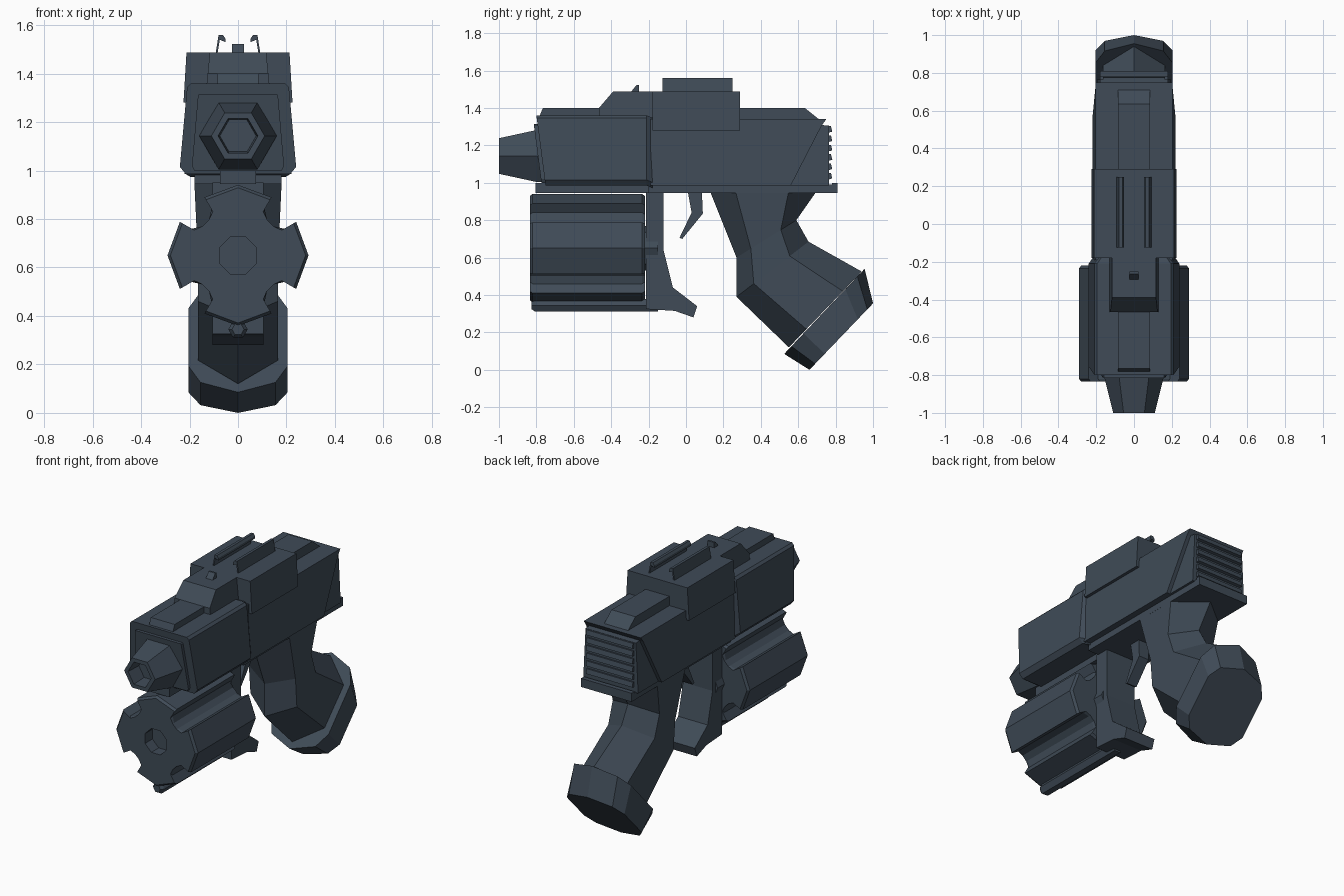
import bpy, bmesh, math

if "Cube" in bpy.data.objects:
    bpy.data.objects.remove(bpy.data.objects["Cube"])

mat = bpy.data.materials.new("dark slate metal")
mat.diffuse_color = (0.05, 0.07, 0.095, 1)
mat.use_nodes = True
mat.node_tree.nodes["Principled BSDF"].inputs["Base Color"].default_value = mat.diffuse_color


def finish(name, bm):
    bmesh.ops.recalc_face_normals(bm, faces=bm.faces)
    me = bpy.data.meshes.new(name)
    bm.to_mesh(me)
    bm.free()
    me.materials.append(mat)
    ob = bpy.data.objects.new(name, me)
    bpy.context.collection.objects.link(ob)
    return ob


def loft(name, rings):
    """Skin a list of equal-length point rings and cap both ends."""
    bm = bmesh.new()
    vs = [[bm.verts.new(p) for p in r] for r in rings]
    n = len(vs[0])
    for a, b in zip(vs, vs[1:]):
        for i in range(n):
            j = (i + 1) % n
            bm.faces.new((a[i], a[j], b[j], b[i]))
    bm.faces.new(vs[0])
    bm.faces.new(vs[-1])
    return finish(name, bm)


def side_prism(name, prof, width):
    """Side profile (y, z) extruded across x; width may depend on height."""
    w = width if callable(width) else (lambda z: width)
    return loft(name, [[(s * w(z), y, z) for y, z in prof] for s in (-1, 1)])


def box(name, x0, x1, y0, y1, z0, z1):
    return loft(name, [[(x, y0, z0), (x, y1, z0), (x, y1, z1), (x, y0, z1)] for x in (x0, x1)])


def section(half, yfun):
    """Mirrored cross-section from right-hand (x, z) points."""
    pts = half + [(-x, z) for x, z in reversed(half)]
    return [(x, yfun(z), z) for x, z in pts]


def polar(pts, y, zc):
    return [(r * math.cos(a), y, zc + r * math.sin(a)) for r, a in pts]


def ngon(n, r, y, zc, off=0.0):
    return polar([(r, math.tau * i / n + off) for i in range(n)], y, zc)


# Front receiver with a raked nose, plus its stepped face plate
front = [(.215, .985), (.24, 1.015), (.21, 1.345), (.195, 1.36)]
nose = lambda z: -.80 + (1.36 - z) * .13
loft("front_receiver", [section(front, nose), section(front, lambda z: -.21),
                        section([(x - .02, z - .012) for x, z in front], lambda z: -.18)])
plate = [(.18, 1.0), (.19, 1.02), (.165, 1.31), (.16, 1.315)]
loft("nose_plate", [section(plate, lambda z: nose(z) - .02), section(plate, lambda z: nose(z) + .02)])

# Rear receiver, cut back at a slant, with overhanging roof edge
taper = lambda z: .22 - (z - .99) * .05
side_prism("rear_receiver", [(-.19, .985), (.56, .985), (.725, 1.305), (.75, 1.34), (-.19, 1.34)], taper)

# Rear vent block and slats
side_prism("vent_block", [(.5, .985), (.765, .985), (.765, 1.305), (.6, 1.32)], lambda z: taper(z) - .025)
for i in range(6):
    z = 1.035 + i * .05
    side_prism("vent_slat", [(.76, z - .018), (.782, z - .012), (.775, z + .018), (.76, z + .018)], .165)

# Roof ridge and lower rails
side_prism("roof_ridge", [(-.79, 1.34), (-.765, 1.40), (.635, 1.40), (.71, 1.34)], .085)
box("lower_rail", -.18, .18, -.2, .78, .945, .99)
box("rail_end", -.18, .18, .78, .81, .945, 1.0)
box("front_rail", -.075, .075, -.805, -.2, .945, 1.0)

# Top housing, ramp and sights
side_prism("top_housing", [(-.18, 1.28), (.29, 1.28), (.29, 1.488), (-.18, 1.488)],
           lambda z: .225 - (z - 1.28) * .06)
side_prism("top_ramp", [(-.465, 1.35), (-.465, 1.40), (-.39, 1.488), (-.17, 1.488), (-.17, 1.35)],
           lambda z: .13 - (z - 1.35) * .1)
side_prism("front_sight", [(-.295, 1.485), (-.265, 1.522), (-.252, 1.522), (-.252, 1.485)], .024)
for s in (-1, 1):
    blade = [(.085, 1.48), (.075, 1.54), (.052, 1.53), (.052, 1.545), (.062, 1.56), (.08, 1.56), (.093, 1.48)]
    loft("sight_rail", [[(s * x, y, z) for x, z in blade] for y in (-.125, .248)])

# Hexagonal muzzle with a hollow bore
loft("muzzle", [ngon(6, r, y, 1.143) for r, y in
                ((.16, -.76), (.16, -.80), (.11, -1.0), (.082, -1.0), (.075, -.9))])

# Four-lobed magazine drum with a recessed hub
star = []
for k in range(4):
    for deg, r in ((-30, .22), (-30, .277), (0, .291), (30, .277), (30, .22), (39, .19), (51, .19)):
        star.append((r, math.radians(deg + 90 * k)))
small = [(r - .012 if r > .2 else r, a) for r, a in star]
drum = loft("magazine_drum", [polar(small, -.835, .65), polar(star, -.82, .65),
                              polar(star, -.235, .65), polar(small, -.22, .65)])
cut = loft("hub_cutter", [ngon(8, .083, y, .65, math.pi / 8) for y in (-.95, -.76)])
cut.hide_render = True
cut.hide_viewport = True
mod = drum.modifiers.new("hub", 'BOOLEAN')
mod.object = cut
mod.solver = 'EXACT'
bpy.context.view_layer.objects.active = drum
drum.select_set(True)
bpy.ops.object.modifier_apply(modifier="hub")
bpy.data.objects.remove(cut)
loft("drum_spindle", [ngon(8, .12, y, .65) for y in (-.25, -.15)])
loft("lower_rod", [ngon(6, r, y, .345) for r, y in ((.025, -.825), (.04, -.805), (.04, -.15))])

# Drum support bracket with a hooked foot
side_prism("drum_bracket", [(-.215, .95), (-.12, .95), (-.12, .64), (-.07, .44), (.06, .34),
                            (.04, .28), (-.06, .315), (-.215, .325)], .105)

# Trigger
side_prism("trigger", [(.01, .95), (.085, .95), (.09, .835), (-.02, .70), (-.035, .705), (.03, .84)], .035)


def grip_ring(f, b, half):
    """Ring between front point f and back point b; half = (x, fraction) pairs."""
    pts = [(0, 0)] + half + [(0, 1)] + [(-x, t) for x, t in reversed(half)]
    return [(x, f[0] + (b[0] - f[0]) * t, f[1] + (b[1] - f[1]) * t) for x, t in pts]


# Bent pistol grip
loft("grip", [grip_ring(f, b, [(w, .24), (w, .74)]) for f, b, w in (
    ((.13, .95), (.695, .95), .18), ((.27, .60), (.59, .80), .166),
    ((.27, .39), (.655, .685), .165), ((.55, .12), (.94, .525), .165))])

# Flared butt cap
cap = [(.155, .09), (.205, .24), (.205, .76), (.155, .91)]
loft("butt_cap", [grip_ring((.525, .085), (.955, .54), cap), grip_ring((.66, 0), (1.0, .355), cap)])
